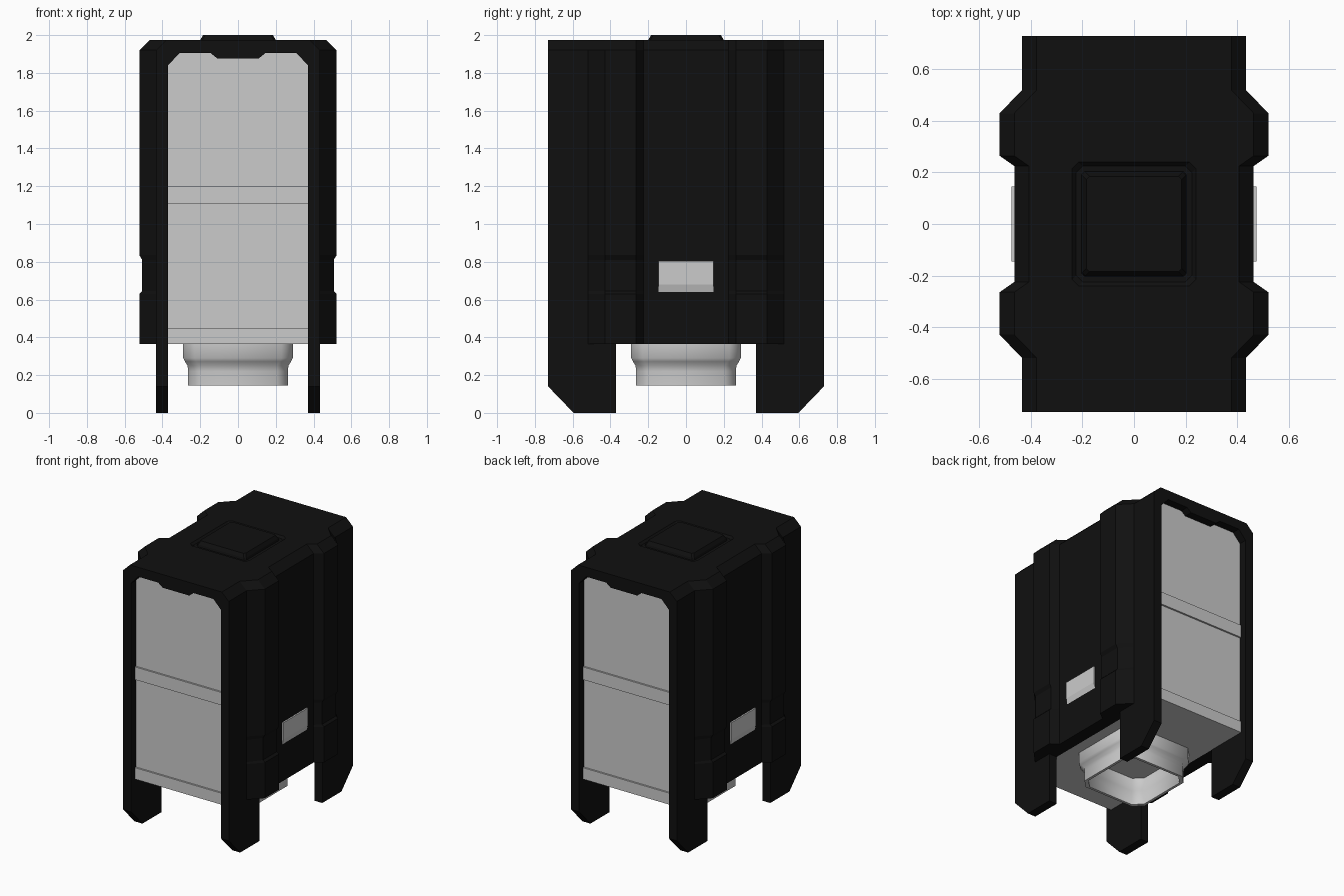
import bpy, bmesh, math

if "Cube" in bpy.data.objects:
    bpy.data.objects.remove(bpy.data.objects["Cube"])

black = bpy.data.materials.new("black_shell")
black.diffuse_color = (0.005, 0.005, 0.005, 1)
black.use_nodes = True
black.node_tree.nodes["Principled BSDF"].inputs["Base Color"].default_value = black.diffuse_color


def loft(name, rings, mat=None, caps=True):
    """Skin a list of equal-length point rings."""
    bm = bmesh.new()
    vr = [[bm.verts.new(p) for p in r] for r in rings]
    n = len(rings[0])
    for a, b in zip(vr, vr[1:]):
        for i in range(n):
            j = (i + 1) % n
            bm.faces.new((a[i], a[j], b[j], b[i]))
    if caps:
        bm.faces.new(vr[0])
        bm.faces.new(vr[-1])
    bmesh.ops.recalc_face_normals(bm, faces=bm.faces)
    me = bpy.data.meshes.new(name)
    bm.to_mesh(me)
    bm.free()
    ob = bpy.data.objects.new(name, me)
    bpy.context.collection.objects.link(ob)
    if mat:
        me.materials.append(mat)
    return ob


def square(h, c, z):
    """Square ring with clipped corners."""
    k = h - c
    return [(h, -k, z), (h, k, z), (k, h, z), (-k, h, z),
            (-h, k, z), (-h, -k, z), (-k, -h, z), (k, -h, z)]


def box(name, x, y, z0, z1, mat=None):
    return loft(name, [[(-x, -y, z), (x, -y, z), (x, y, z), (-x, y, z)] for z in (z0, z1)], mat)


def cut(ob, cutter):
    m = ob.modifiers.new("cut", 'BOOLEAN')
    m.operation = 'DIFFERENCE'
    m.solver = 'EXACT'
    m.object = cutter
    bpy.context.view_layer.objects.active = ob
    bpy.ops.object.modifier_apply(modifier=m.name)
    bpy.data.objects.remove(cutter)


# Ribbed outer shell: plan outline stacked in z, with waist band and top chamfer
half = [(0.435, 0.73), (0.435, 0.52), (0.522, 0.43), (0.522, 0.265), (0.465, 0.225)]
side = half + [(x, -y) for x, y in reversed(half)]


def plan(z, limit=1.0, inset=0.0):
    right = [(min(x, limit) - inset, y, z) for x, y in side]
    return right + [(-x, y, z) for x, y, z in reversed(right)]


shell = loft("outer_shell", [plan(0.365), plan(0.63), plan(0.645, 0.507), plan(0.81, 0.507),
                             plan(0.835), plan(1.92), plan(1.975, inset=0.057)], black)

# Tunnel through the shell, front to back
arch = [(0.37, 0.2), (0.37, 1.84), (0.31, 1.905), (0.145, 1.905), (0.11, 1.877)]
arch += [(-x, z) for x, z in reversed(arch)]
cut(shell, loft("tunnel_cutter", [[(x, y, z) for x, z in arch] for y in (-1, 1)]))

# Shallow square recess in the roof, with a raised plate in it
cut(shell, loft("recess_cutter", [square(0.225, 0.025, 1.96), square(0.255, 0.025, 1.99)]))
loft("roof_plate", [square(0.205, 0.012, 1.955), square(0.2, 0.012, 1.975),
                    square(0.185, 0.012, 2.0)], black)

# Four legs
foot = [(0.37, 0.365), (0.37, 0), (0.595, 0), (0.73, 0.14), (0.73, 0.365)]
for sx in (-1, 1):
    for sy in (-1, 1):
        name = ("back" if sy > 0 else "front") + ("_right_leg" if sx > 0 else "_left_leg")
        loft(name, [[(sx * x, sy * y, z) for y, z in foot] for x in (0.37, 0.435)], black)

# Grey inner body, fitted to the arch, and its two bands
loft("inner_body", [[(x, y, max(z, 0.366)) for x, z in arch] for y in (-0.67, 0.67)])
box("lower_band", 0.37, 0.683, 0.365, 0.45)
box("middle_band", 0.37, 0.683, 1.105, 1.2)

# Side latches with a sloped lower edge
latch = [(0.44, 0.64), (0.465, 0.64), (0.476, 0.68), (0.476, 0.805), (0.44, 0.805)]
for s, name in ((1, "right_latch"), (-1, "left_latch")):
    loft(name, [[(s * x, y, z) for x, z in latch] for y in (-0.145, 0.145)])

# Hollow outlet underneath
outlet = [(0.29, 0.366), (0.29, 0.29), (0.281, 0.272), (0.267, 0.25), (0.264, 0.22),
          (0.264, 0.145), (0.245, 0.145), (0.245, 0.25), (0.265, 0.29), (0.265, 0.366)]
nozzle = loft("bottom_outlet", [square(h, 0.06, z) for h, z in outlet], caps=False)
bpy.ops.object.select_all(action='DESELECT')
nozzle.select_set(True)
bpy.context.view_layer.objects.active = nozzle
bpy.ops.object.shade_smooth_by_angle(angle=math.radians(50))
